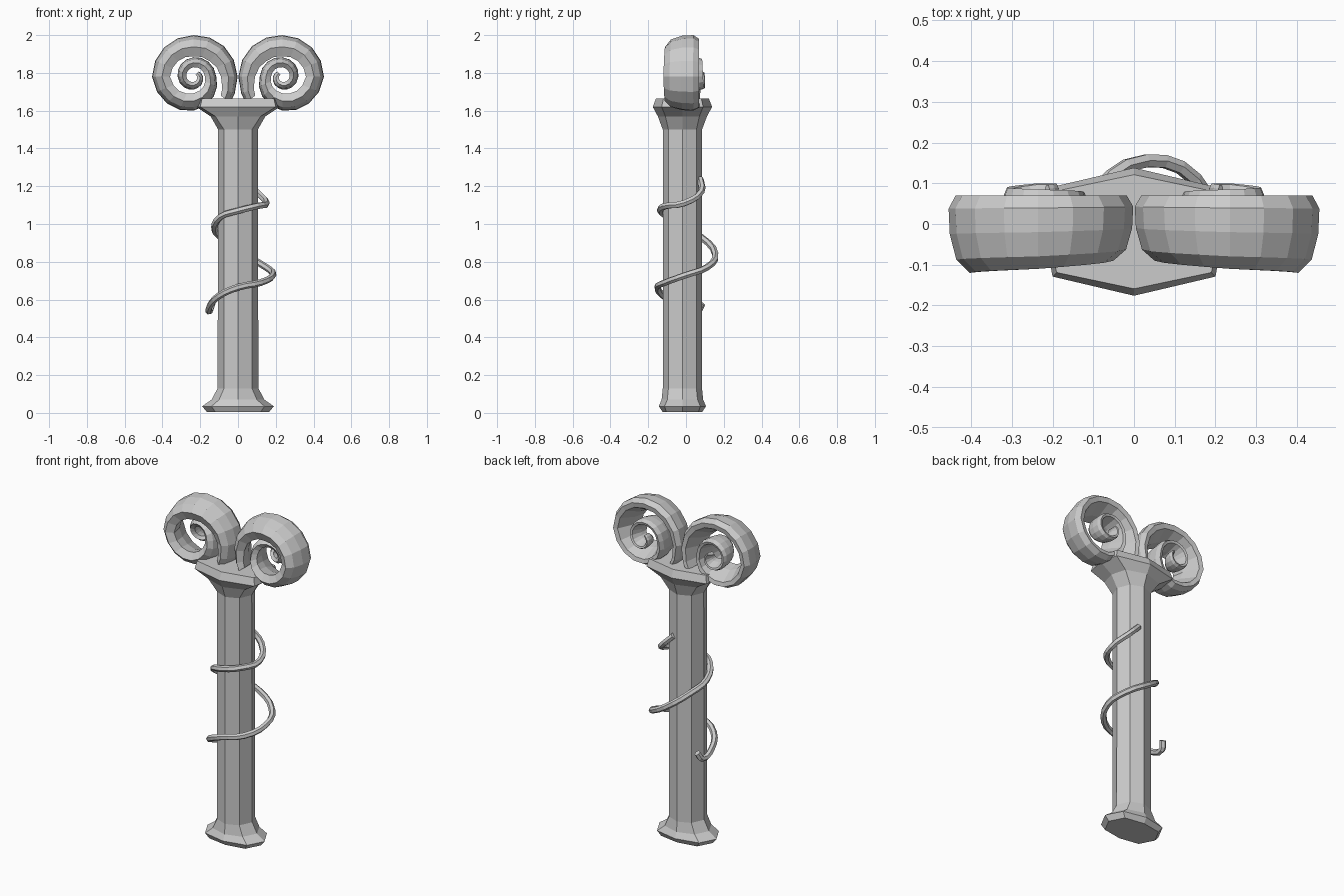
import bpy, bmesh, math

if "Cube" in bpy.data.objects:
    bpy.data.objects.remove(bpy.data.objects["Cube"])


def loft(name, rings):
    """Join rings of points into a closed, flat-shaded mesh with end caps."""
    bm = bmesh.new()
    rows = [[bm.verts.new(p) for p in ring] for ring in rings]
    n = len(rows[0])
    for a, b in zip(rows, rows[1:]):
        for i in range(n):
            j = (i + 1) % n
            bm.faces.new((a[i], a[j], b[j], b[i]))
    bm.faces.new(rows[0])
    bm.faces.new(rows[-1])
    bmesh.ops.recalc_face_normals(bm, faces=bm.faces)
    mesh = bpy.data.meshes.new(name)
    bm.to_mesh(mesh)
    bm.free()
    obj = bpy.data.objects.new(name, mesh)
    bpy.context.collection.objects.link(obj)
    return obj


# Column: eight-sided rings (z, side x, diagonal x, diagonal y, front y)
def octagon(z, ax, dx, dy, ay, cy=-0.019):
    return [(ax, cy, z), (dx, cy + dy, z), (0, cy + ay, z), (-dx, cy + dy, z),
            (-ax, cy, z), (-dx, cy - dy, z), (0, cy - ay, z), (dx, cy - dy, z)]


column_levels = [
    (0.005, 0.165, 0.12, 0.085, 0.105),
    (0.035, 0.19, 0.14, 0.095, 0.125),
    (0.07, 0.14, 0.10, 0.08, 0.11),
    (0.13, 0.108, 0.074, 0.074, 0.104),
    (1.50, 0.105, 0.074, 0.074, 0.104),
    (1.57, 0.145, 0.12, 0.09, 0.13),
    (1.62, 0.22, 0.20, 0.11, 0.157),
    (1.665, 0.21, 0.19, 0.10, 0.14),
]
loft("column", [octagon(*lv) for lv in column_levels])

# Horns: tapering spiral with a shell-like section open towards the back
# keys: angle, outer radius, inner radius, front y, back y
CX, CZ = 0.235, 1.78
keys = [
    (215, 0.237, 0.175, -0.09, 0.07),
    (180, 0.233, 0.145, -0.09, 0.07),
    (135, 0.228, 0.118, -0.10, 0.07),
    (90, 0.220, 0.108, -0.11, 0.07),
    (0, 0.220, 0.125, -0.12, 0.07),
    (-90, 0.180, 0.088, -0.11, 0.07),
    (-180, 0.120, 0.060, -0.085, 0.08),
    (-270, 0.103, 0.050, -0.06, 0.085),
    (-360, 0.085, 0.038, -0.03, 0.09),
    (-450, 0.068, 0.028, 0.00, 0.10),
    (-540, 0.050, 0.018, 0.03, 0.10),
    (-600, 0.035, 0.012, 0.05, 0.095),
]
# section: (0 inner .. 1 outer, 0 front .. 1 back)
section = [(0.82, 1.0), (1.0, 0.83), (0.97, 0.5), (0.80, 0.17),
           (0.45, 0.0), (0.0, 0.13), (0.12, 0.48), (0.55, 0.97)]


def horn_ring(angle):
    for a, b in zip(keys, keys[1:]):
        if a[0] >= angle >= b[0]:
            t = (a[0] - angle) / (a[0] - b[0])
            ro, ri, yf, yb = [p + (q - p) * t for p, q in zip(a[1:], b[1:])]
            break
    c, s = math.cos(math.radians(angle)), math.sin(math.radians(angle))
    ring = []
    for u, v in section:
        r = ri + (ro - ri) * u
        ring.append((CX + r * c, yf + (yb - yf) * v, CZ + r * s))
    return ring


horn_angles = [215] + [202.5 - 22.5 * i for i in range(36)]
horns = loft("horns", [horn_ring(a) for a in horn_angles if a >= -600])
mirror = horns.modifiers.new("mirror", 'MIRROR')
mirror.use_axis[0] = True

# Vine: thin tube winding down round the shaft
vine_points = [
    (0.03, 0.075, 1.24), (0.10, 0.08, 1.17), (0.15, -0.01, 1.11),
    (0.10, -0.11, 1.095), (0, -0.135, 1.07), (-0.09, -0.10, 1.04),
    (-0.125, -0.02, 0.98), (-0.09, 0.08, 0.93), (0.03, 0.155, 0.84),
    (0.15, 0.11, 0.77), (0.185, 0.0, 0.73), (0.12, -0.11, 0.69),
    (0, -0.15, 0.665), (-0.10, -0.12, 0.62), (-0.15, -0.03, 0.565),
    (-0.15, 0.06, 0.54), (-0.135, 0.085, 0.58),
]
curve = bpy.data.curves.new("vine", 'CURVE')
curve.dimensions = '3D'
curve.bevel_depth = 0.018
curve.bevel_resolution = 1
curve.resolution_u = 3
curve.use_fill_caps = True
spline = curve.splines.new('BEZIER')
spline.bezier_points.add(len(vine_points) - 1)
for bp, co in zip(spline.bezier_points, vine_points):
    bp.co = co
    bp.handle_left_type = bp.handle_right_type = 'AUTO'
spline.use_smooth = False
vine = bpy.data.objects.new("vine", curve)
bpy.context.collection.objects.link(vine)
